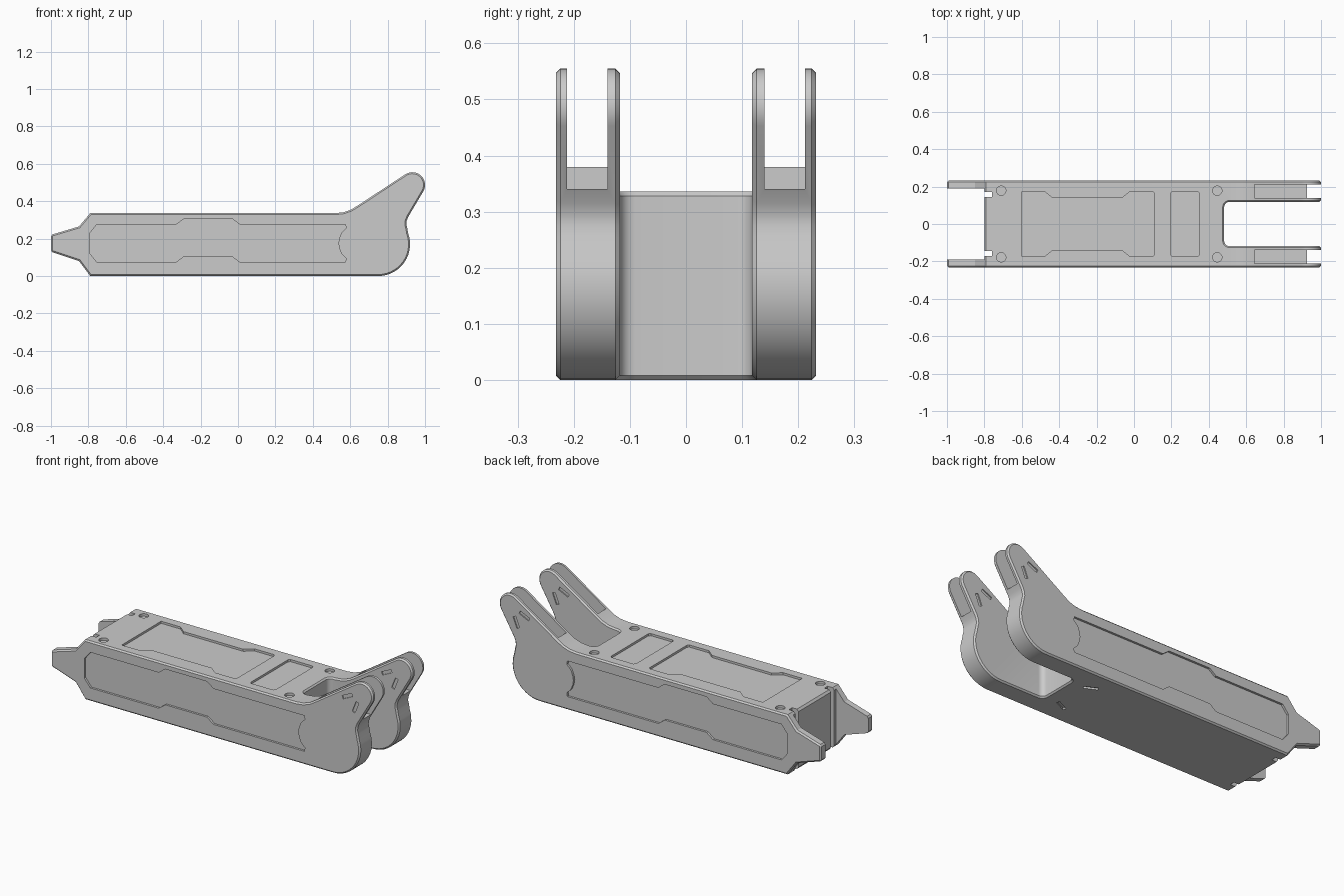
import bpy, bmesh
from math import cos, sin, radians

if "Cube" in bpy.data.objects:
    bpy.data.objects.remove(bpy.data.objects["Cube"])


def arc(cx, cy, r, a0, a1, n):
    return [(cx + r * cos(radians(a0 + (a1 - a0) * i / n)),
             cy + r * sin(radians(a0 + (a1 - a0) * i / n))) for i in range(n + 1)]


def prism(bm, pts, axis, lo, hi):
    """Extrude an outline along y (outline in x,z) or z (outline in x,y)."""
    def place(u, v, w):
        return (u, w, v) if axis == 'y' else (u, v, w)
    a = [bm.verts.new(place(u, v, lo)) for u, v in pts]
    b = [bm.verts.new(place(u, v, hi)) for u, v in pts]
    n = len(pts)
    faces = [bm.faces.new(a), bm.faces.new(b)]
    faces += [bm.faces.new((a[i], a[(i + 1) % n], b[(i + 1) % n], b[i])) for i in range(n)]
    bmesh.ops.recalc_face_normals(bm, faces=faces)


def make(name, prisms):
    bm = bmesh.new()
    for p in prisms:
        prism(bm, *p)
    me = bpy.data.meshes.new(name)
    bm.to_mesh(me)
    bm.free()
    ob = bpy.data.objects.new(name, me)
    bpy.context.collection.objects.link(ob)
    return ob


def apply(ob, mod):
    bpy.context.view_layer.objects.active = ob
    bpy.ops.object.modifier_apply(modifier=mod.name)


def cut(ob, prisms):
    cutter = make("cutter", prisms)
    cutter.hide_render = True
    m = ob.modifiers.new("cut", 'BOOLEAN')
    m.operation, m.solver, m.object = 'DIFFERENCE', 'EXACT', cutter
    apply(ob, m)
    bpy.data.objects.remove(cutter)


def slit(cx, cy, ang, length=0.065, w=0.018):
    c, s = cos(radians(ang)), sin(radians(ang))
    h, k = length / 2, w / 2
    pts = [(-h, -k), (h, -k), (h, k), (-h, k)]
    return [(cx + u * c - v * s, cy + u * s + v * c) for u, v in pts]


def rect(x0, x1, y0, y1):
    return [(x0, y0), (x1, y0), (x1, y1), (x0, y1)]


def flip(pts):
    return [(x, -y) for x, y in reversed(pts)]


def both(pts, lo, hi):
    """Prism along y on both sides of the body."""
    return [(pts, 'y', lo, hi), (pts, 'y', -hi, -lo)]


# Main beam: side outline with rounded rear lobe and raised fork
W = 0.232
outline = [(-0.79, 0), (-0.85, 0.08), (-1, 0.13), (-1, 0.22), (-0.85, 0.265),
           (-0.79, 0.336), (0.52, 0.336), (0.565, 0.341), (0.605, 0.355), (0.65, 0.383)]
outline += arc(0.932, 0.487, 0.068, 125, -30, 14)
outline += [(0.91, 0.316), (0.902, 0.295), (0.9, 0.275), (0.905, 0.255)]
outline += arc(0.75, 0.17, 0.17, 20, -90, 14)
body = make("arm_body", [(outline, 'y', -W, W)])

# Gap between the two rear lobes
corner = arc(0.51, 0.09, 0.028, 90, 180, 5)
gap = [(1.2, 0.118)] + corner
cut(body, [(gap + flip(gap), 'z', -0.5, 1)])

# Chamfer along all right-angle edges
bev = body.modifiers.new("chamfer", 'BEVEL')
bev.width, bev.segments, bev.limit_method = 0.008, 1, 'ANGLE'
bev.angle_limit = radians(65)
bev.use_clamp_overlap = False
apply(body, bev)

# Opening between the front prongs, with two guide grooves
end = [(-1.2, 0.19), (-0.8, 0.19), (-0.8, 0.172), (-0.76, 0.172), (-0.76, 0.144), (-0.8, 0.144)]
cut(body, [(end + flip(end), 'z', -0.5, 1)])

# Slots that split each fork into two plates
cut(body, both(rect(0.645, 1.2, 0.34, 0.8), 0.14, 0.212))

# Side panel recesses
panel = [(-0.755, 0.075), (-0.33, 0.075), (-0.29, 0.105), (-0.03, 0.105), (0.01, 0.075),
         (0.575, 0.075), (0.578, 0.095)]
panel += [(0.553, 0.12), (0.541, 0.15), (0.537, 0.175), (0.541, 0.2), (0.553, 0.23)]
panel += [(0.578, 0.255), (0.575, 0.275), (0.01, 0.275), (-0.03, 0.305), (-0.29, 0.305),
          (-0.33, 0.275), (-0.755, 0.275), (-0.792, 0.23), (-0.792, 0.12)]
cut(body, both(panel, W - 0.012, W + 0.1))

# Top panel recesses and four round bolt recesses
half = [(0.11, 0.165), (0.1, 0.175), (-0.02, 0.175), (-0.065, 0.138), (-0.435, 0.138),
        (-0.48, 0.175), (-0.6, 0.175)]
small = [(0.35, 0.165), (0.34, 0.175), (0.205, 0.175), (0.195, 0.165)]
top = [(half + flip(half), 'z', 0.324, 0.5), (small + flip(small), 'z', 0.324, 0.5)]
for x in (-0.71, 0.445):
    for y in (-0.178, 0.178):
        top.append((arc(x, y, 0.025, 0, 345, 23), 'z', 0.322, 0.5))
cut(body, top)

# Small slits on the fork faces and the underside
slits = []
for s in (slit(0.842, 0.456, 25), slit(0.892, 0.407, 68)):
    slits += both(s, 0.226, 0.3) + both(s, 0.08, 0.124)
slits += [(slit(0.37, 0.112, -26, 0.075), 'z', -0.1, 0.01),
          (slit(0.37, -0.112, 26, 0.075), 'z', -0.1, 0.01)]
cut(body, slits)

bpy.ops.object.select_all(action='DESELECT')
body.select_set(True)
bpy.context.view_layer.objects.active = body
bpy.ops.object.shade_smooth_by_angle(angle=radians(25))
